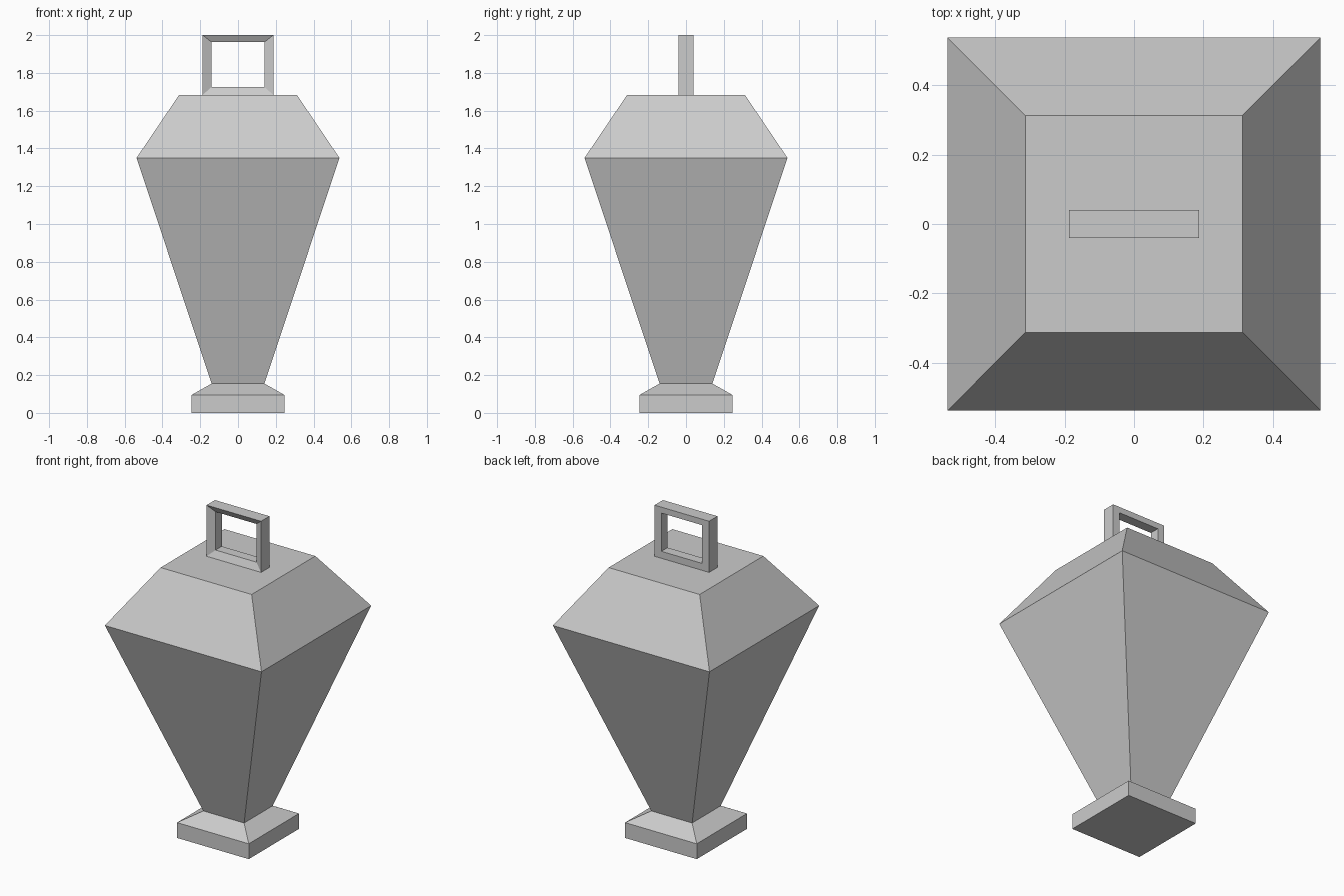
import bpy
import bmesh

cube = bpy.data.objects.get("Cube")
if cube:
    bpy.data.objects.remove(cube, do_unlink=True)

grey = bpy.data.materials.new("light_grey")
grey.use_nodes = True
colour = (0.6, 0.6, 0.6, 1)
grey.diffuse_color = colour
grey.node_tree.nodes["Principled BSDF"].inputs["Base Color"].default_value = colour


def square_ring(bm, half, z):
    """Four vertices of a horizontal square."""
    return [bm.verts.new((sx * half, sy * half, z))
            for sx, sy in ((-1, -1), (1, -1), (1, 1), (-1, 1))]


def upright_ring(bm, half, y, low, high):
    """Four vertices of a rectangle facing the front."""
    return [bm.verts.new((x, y, z))
            for x, z in ((-half, low), (half, low), (half, high), (-half, high))]


def bridge(bm, a, b):
    for i in range(4):
        j = (i + 1) % 4
        bm.faces.new((a[i], a[j], b[j], b[i]))


def finish(name, bm):
    bmesh.ops.recalc_face_normals(bm, faces=bm.faces)
    mesh = bpy.data.meshes.new(name)
    bm.to_mesh(mesh)
    bm.free()
    mesh.materials.append(grey)
    obj = bpy.data.objects.new(name, mesh)
    bpy.context.collection.objects.link(obj)
    return obj


# Foot, tapered body and sloping shoulder as one square-sided vessel
bm = bmesh.new()
profile = [(0.246, 0), (0.246, 0.095), (0.14, 0.155), (0.537, 1.35), (0.312, 1.683)]
rings = [square_ring(bm, half, z) for half, z in profile]
for lower, upper in zip(rings, rings[1:]):
    bridge(bm, lower, upper)
bm.faces.new(rings[0])
bm.faces.new(rings[-1])
finish("vessel", bm)

# Square loop handle: bevelled opening at the front, flat at the back
bm = bmesh.new()
outer = (0.187, 1.683, 2.0)
inner = (0.14, 1.726, 1.963)
loops = [upright_ring(bm, half, y, low, high)
         for (half, low, high), y in ((outer, -0.041), (inner, -0.02),
                                      (inner, 0.041), (outer, 0.041))]
for i in range(4):
    bridge(bm, loops[i], loops[(i + 1) % 4])
finish("handle", bm)
